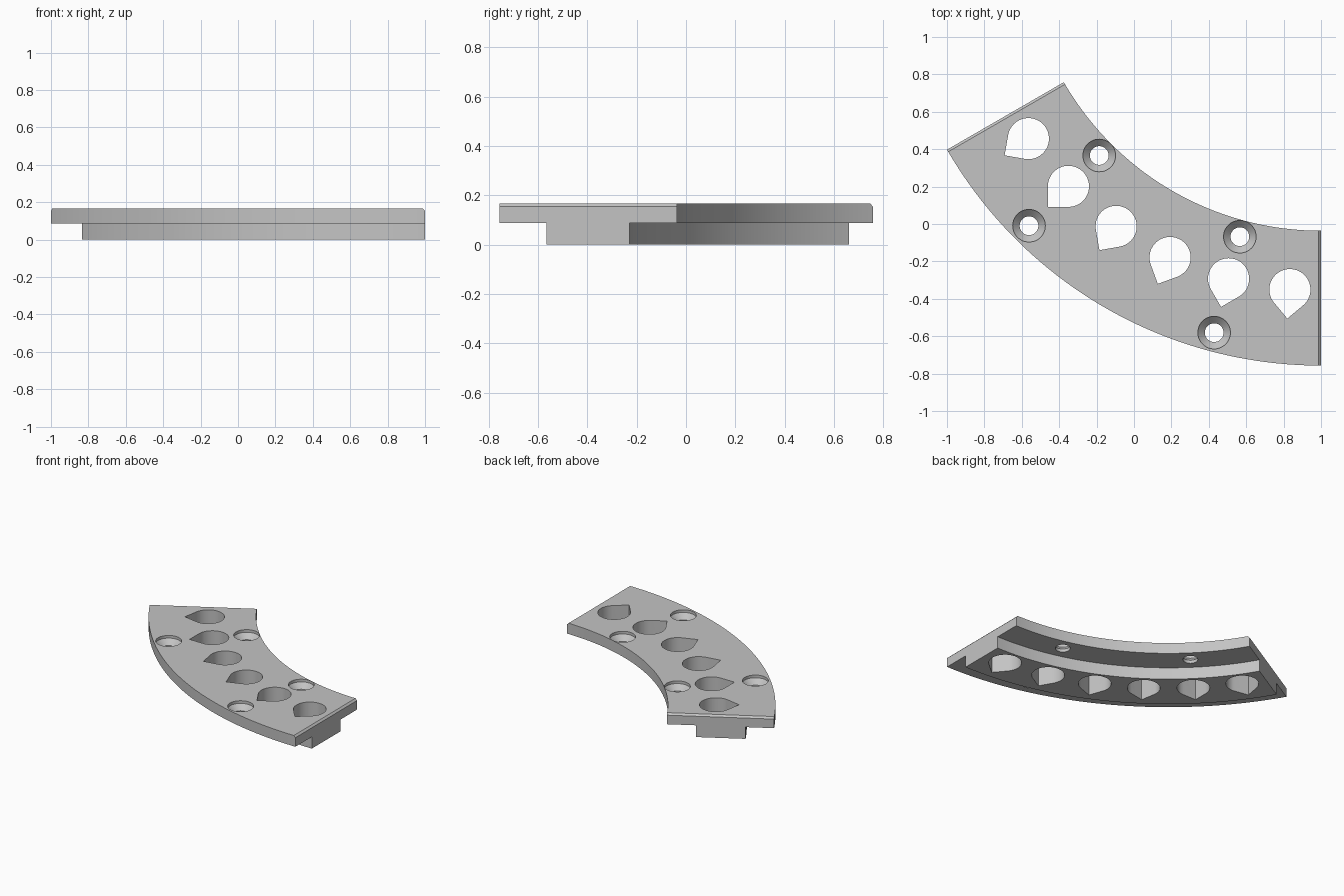
import bpy, bmesh
from math import radians, cos, sin, pi, sqrt
from mathutils import Vector

if "Cube" in bpy.data.objects:
    bpy.data.objects.remove(bpy.data.objects["Cube"], do_unlink=True)

CENTRE = Vector((1.0, 1.552, 0.0))     # centre of the ring the segment belongs to
R_IN, R_OUT = 1.588, 2.309             # plate radii
RIB_IN, RIB_OUT = 1.782, 2.117         # rib radii
STEP, TOP, BEVEL = 0.087, 0.167, 0.013
SPAN, SEGMENTS = 60, 80


def radial(deg):
    """Outward direction, measured clockwise from the front."""
    return Vector((-sin(radians(deg)), -cos(radians(deg)), 0))


def tangent(deg):
    return Vector((-cos(radians(deg)), sin(radians(deg)), 0))


def stack(bm, loops):
    """Skin a list of equal point loops into a closed solid."""
    rings = [[bm.verts.new(p) for p in loop] for loop in loops]
    n = len(rings[0])
    for a, b in zip(rings, rings[1:]):
        for i in range(n):
            j = (i + 1) % n
            bm.faces.new((a[i], a[j], b[j], b[i]))
    bm.faces.new(rings[0][::-1])
    bm.faces.new(rings[-1])


def make_object(name, bm):
    bmesh.ops.recalc_face_normals(bm, faces=bm.faces)
    mesh = bpy.data.meshes.new(name)
    bm.to_mesh(mesh)
    bm.free()
    obj = bpy.data.objects.new(name, mesh)
    bpy.context.collection.objects.link(obj)
    return obj


# Curved segment: T-shaped section swept along the arc, top edge bevelled at both ends
def section(deg, shift=0.0, top=TOP):
    profile = [(RIB_IN, 0), (RIB_OUT, 0), (RIB_OUT, STEP), (R_OUT, STEP),
               (R_OUT, top), (R_IN, top), (R_IN, STEP), (RIB_IN, STEP)]
    return [CENTRE + radial(deg) * r + tangent(deg) * shift + Vector((0, 0, z))
            for r, z in profile]


slices = [section(0, 0, TOP - BEVEL), section(0, BEVEL)]
slices += [section(SPAN * i / SEGMENTS) for i in range(1, SEGMENTS)]
slices += [section(SPAN, -BEVEL), section(SPAN, 0, TOP - BEVEL)]
bm = bmesh.new()
stack(bm, slices)
segment = make_object("curved_segment", bm)

# Cutters: teardrop holes through the rib, countersunk screw holes through the flanges
bm = bmesh.new()
HOLE = 0.11
for i in range(6):
    deg = 5 + 10 * i
    out, side = radial(deg), tangent(deg)
    mid = CENTRE + out * 1.91
    outline = [mid + out * HOLE * sqrt(2)]
    for k in range(37):
        a = pi / 4 + 1.5 * pi * k / 36
        outline.append(mid + (out * cos(a) + side * sin(a)) * HOLE)
    stack(bm, [[p + Vector((0, 0, z)) for p in outline] for z in (-0.1, 0.3)])

for deg in (15, 45):
    for r in (1.677, 2.208):
        mid = CENTRE + radial(deg) * r
        steps = [(0.05, -0.1), (0.05, 0.11), (0.087, 0.147), (0.087, 0.3)]
        stack(bm, [[mid + Vector((rad * cos(k * pi / 24), rad * sin(k * pi / 24), z))
                    for k in range(48)] for rad, z in steps])
cutter = make_object("hole_cutter", bm)
cutter.hide_render = True

cut = segment.modifiers.new("holes", 'BOOLEAN')
cut.operation = 'DIFFERENCE'
cut.solver = 'EXACT'
cut.object = cutter
bpy.ops.object.select_all(action='DESELECT')
segment.select_set(True)
bpy.context.view_layer.objects.active = segment
bpy.ops.object.modifier_apply(modifier=cut.name)
bpy.data.objects.remove(cutter, do_unlink=True)

# Plain grey finish
grey = bpy.data.materials.new("plain_grey")
grey.use_nodes = True
colour = (0.55, 0.55, 0.55, 1)
grey.diffuse_color = colour
grey.node_tree.nodes["Principled BSDF"].inputs["Base Color"].default_value = colour
segment.data.materials.clear()
segment.data.materials.append(grey)
bpy.ops.object.shade_smooth_by_angle(angle=radians(25))
